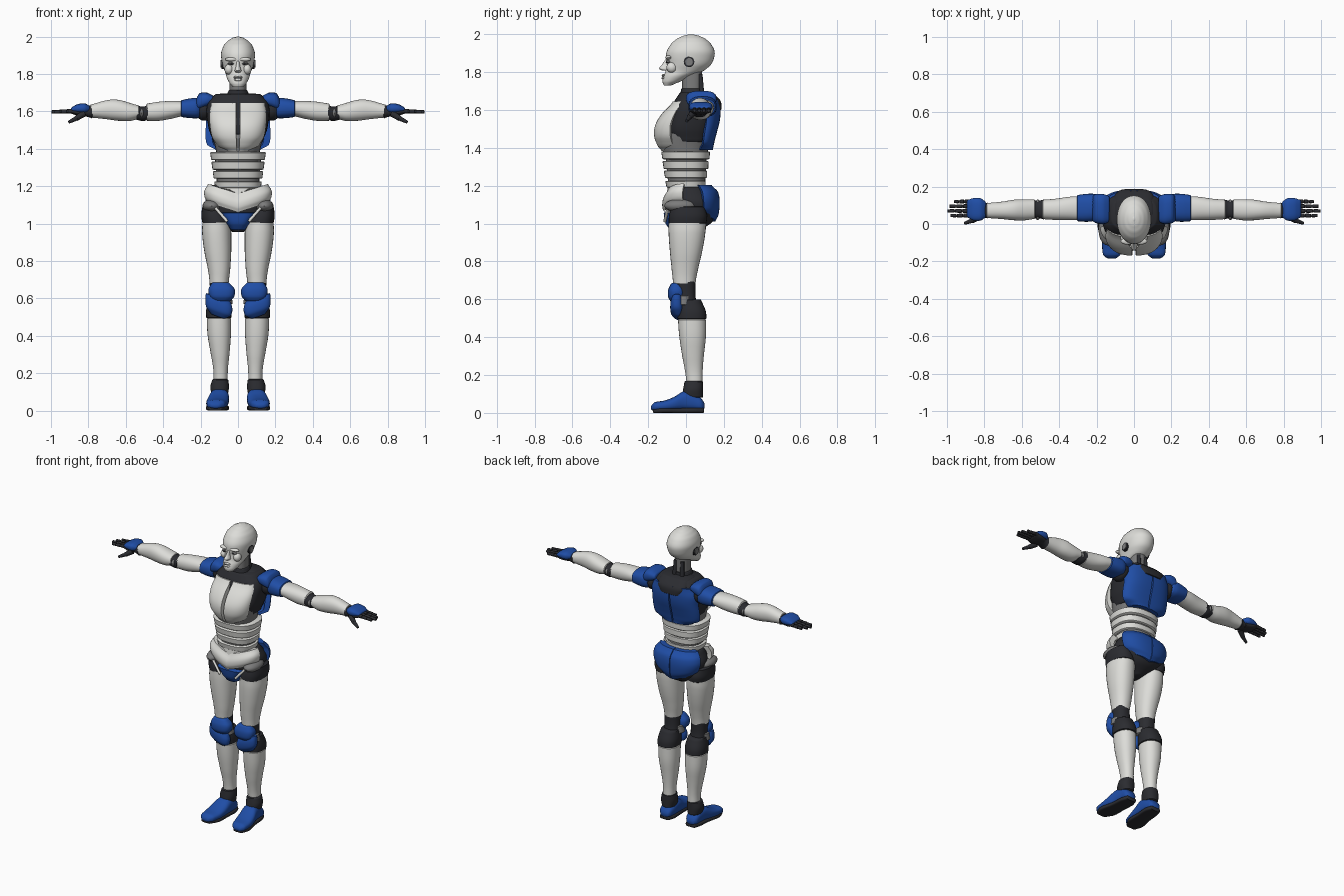
import bpy, bmesh, math
from mathutils import Vector, Matrix


def material(name, rgb):
    m = bpy.data.materials.new(name)
    m.diffuse_color = (*rgb, 1)
    return m


WHITE = material("shell white", (0.72, 0.72, 0.69))
BLUE = material("panel blue", (0.014, 0.075, 0.38))
DARK = material("joint dark", (0.024, 0.025, 0.03))
GREY = material("frame grey", (0.2, 0.2, 0.2))


def finish(name, bm, mat, mirror, angle=40):
    bmesh.ops.recalc_face_normals(bm, faces=bm.faces)
    me = bpy.data.meshes.new(name)
    bm.to_mesh(me)
    bm.free()
    me.materials.append(mat)
    ob = bpy.data.objects.new(name, me)
    bpy.context.collection.objects.link(ob)
    bpy.ops.object.select_all(action='DESELECT')
    ob.select_set(True)
    bpy.context.view_layer.objects.active = ob
    bpy.ops.object.shade_smooth_by_angle(angle=math.radians(angle))
    if mirror:
        ob.modifiers.new("mirror", 'MIRROR')
    return ob


def spline(rows, sub):
    """Smooth the list of cross-sections."""
    out = []
    for i in range(len(rows) - 1):
        p1, p2 = rows[i], rows[i + 1]
        p0, p3 = rows[max(i - 1, 0)], rows[min(i + 2, len(rows) - 1)]
        for s in range(sub):
            t = s / sub
            row = [0.5 * (2 * b + (c - a) * t + (2 * a - 5 * b + 4 * c - d) * t * t
                          + (3 * b - a - 3 * c + d) * t ** 3) for a, b, c, d in zip(p0, p1, p2, p3)]
            row[0] = p1[0] + (p2[0] - p1[0]) * t
            out.append(row)
    return out + [list(rows[-1])]


def loft(name, mat, axis, rows, mirror=False, n=28, p=2.3, arc=None, thick=0.015, warp=None, sub=4, edge=0.005):
    """Skin sections (position, a0, a1, b0, b1); an arc makes a curved plate."""
    rows = spline(rows, sub)
    if not arc and edge:  # soften the two ends
        for k, s in ((0, 1), (-1, -1)):
            t, a0, a1, b0, b1 = rows[k]
            e = edge
            end = [t, a0 + e, a1 - e, b0 + e, b1 - e]
            rows[k][0] = t + s * e * 0.7
            rows.insert(0 if k == 0 else len(rows), end)
    bm = bmesh.new()
    rings = []
    for t, a0, a1, b0, b1 in rows:
        ca, cb, ra, rb = (a0 + a1) / 2, (b0 + b1) / 2, (a1 - a0) / 2, (b1 - b0) / 2
        if arc:
            ang = [math.radians(arc[0] + (arc[1] - arc[0]) * i / n) for i in range(n + 1)]
            pts = [(g, 0) for g in ang] + [(g, thick) for g in reversed(ang)]
        else:
            pts = [(2 * math.pi * i / n, 0) for i in range(n)]
        ring = []
        for g, inset in pts:
            c, s = math.cos(g), math.sin(g)
            a = ca + (ra - inset) * math.copysign(abs(c) ** (2 / p), c)
            b = cb + (rb - inset) * math.copysign(abs(s) ** (2 / p), s)
            v = {'z': (a, b, t), 'x': (t, a, b), 'y': (a, t, b)}[axis]
            ring.append(bm.verts.new(warp(*v) if warp else v))
        rings.append(ring)
    m = len(rings[0])
    for r, q in zip(rings, rings[1:]):
        for j in range(m):
            bm.faces.new((r[j], r[(j + 1) % m], q[(j + 1) % m], q[j]))
    bm.faces.new(rings[0][::-1])
    bm.faces.new(rings[-1])
    return finish(name, bm, mat, mirror)


def ball(name, mat, c, r, mirror=False, seg=20):
    bm = bmesh.new()
    bmesh.ops.create_uvsphere(bm, u_segments=seg, v_segments=seg // 2, radius=1,
                              matrix=Matrix.Translation(c) @ Matrix.Diagonal((*r, 1)))
    return finish(name, bm, mat, mirror)


def rod(name, mat, a, b, r1, r2, mirror=False, seg=14):
    a, b = Vector(a), Vector(b)
    d = b - a
    bm = bmesh.new()
    bmesh.ops.create_cone(bm, cap_ends=True, segments=seg, radius1=r1, radius2=r2, depth=d.length,
                          matrix=Matrix.Translation((a + b) / 2) @ d.to_track_quat('Z', 'Y').to_matrix().to_4x4())
    return finish(name, bm, mat, mirror)


# Head and face
loft("head", WHITE, 'z', [(1.73, -.028, .028, -.118, -.075), (1.75, -.045, .045, -.124, -.03),
     (1.78, -.06, .06, -.118, .03), (1.805, -.067, .067, -.108, .09), (1.84, -.081, .081, -.102, .132),
     (1.88, -.089, .089, -.106, .149), (1.915, -.09, .09, -.1, .15), (1.955, -.075, .075, -.075, .128),
     (1.98, -.052, .052, -.043, .098), (1.994, -.028, .028, -.01, .065), (2.0, -.008, .008, .015, .038)],
     p=2.1, n=36, edge=.002)
loft("nose", WHITE, 'z', [(1.808, -.014, .014, -.125, -.08), (1.818, -.018, .018, -.142, -.08),
     (1.84, -.011, .011, -.127, -.08), (1.87, -.008, .008, -.108, -.08)], n=16, p=2, edge=.002)
ball("brow", WHITE, (.035, -.092, 1.878), (.036, .018, .011), True)
ball("cheek", WHITE, (.048, -.075, 1.825), (.024, .028, .028), True)
ball("eye", GREY, (.036, -.092, 1.855), (.019, .012, .008), True, 12)
ball("pupil", DARK, (.035, -.1025, 1.855), (.006, .004, .006), True, 10)
ball("upper_lip", WHITE, (0, -.119, 1.784), (.025, .01, .006))
ball("lower_lip", WHITE, (0, -.119, 1.769), (.021, .011, .007))
ball("mouth_line", DARK, (0, -.122, 1.777), (.021, .006, .0015))
rod("ear_ring", DARK, (.07, .016, 1.855), (.089, .016, 1.855), .028, .028, True, 24)
rod("ear_disc", GREY, (.07, .016, 1.855), (.093, .016, 1.855), .02, .02, True, 24)

# Neck
loft("neck_column", GREY, 'z', [(1.66, -.045, .045, -.02, .08), (1.83, -.045, .045, -.02, .085)])
loft("neck_collar", DARK, 'z', [(1.65, -.075, .075, -.045, .11), (1.69, -.06, .06, -.03, .09), (1.715, -.05, .05, -.025, .085)])
rod("neck_strut", DARK, (.03, .085, 1.66), (.025, .075, 1.79), .014, .012, True)

# Torso core and plates
loft("torso_core", DARK, 'z', [(1.43, -.13, .13, -.08, .12), (1.5, -.155, .155, -.1, .14), (1.6, -.17, .17, -.08, .165),
     (1.65, -.16, .16, -.06, .165), (1.692, -.125, .125, -.035, .14)], p=3)
loft("rib_frame", GREY, 'z', [(1.37, -.115, .115, -.12, .115), (1.42, -.125, .125, -.13, .12),
     (1.48, -.14, .14, -.12, .12)])
loft("chest_plate", WHITE, 'z', [(1.385, -.075, .075, -.13, .09), (1.41, -.105, .105, -.15, .08), (1.46, -.14, .14, -.168, .07),
     (1.52, -.152, .152, -.163, .06), (1.58, -.155, .155, -.128, .06), (1.645, -.145, .145, -.07, .06)],
     True, arc=(-88, -12), thick=.04, p=2.5)
loft("back_plate", BLUE, 'z', [(1.39, -.115, .115, -.03, .142), (1.42, -.165, .165, .0, .148), (1.47, -.175, .175, .0, .16),
     (1.54, -.172, .172, .0, .178), (1.6, -.172, .172, .0, .183), (1.655, -.15, .15, .02, .178)],
     True, arc=(8, 89.5), thick=.035, p=2.6)
loft("upper_back_yoke", DARK, 'z', [(1.6, -.085, .085, .02, .188), (1.65, -.11, .11, .02, .182), (1.695, -.1, .1, .02, .14)], p=4)

# Segmented waist
loft("waist_core", GREY, 'z', [(1.16, -.11, .11, -.09, .1), (1.38, -.125, .125, -.11, .11)])
for i, (z0, z1, w) in enumerate([(1.34, 1.382, .149), (1.288, 1.332, .142), (1.24, 1.281, .135), (1.19, 1.226, .127)]):
    loft(f"waist_band_{i + 1}", WHITE, 'z', [(z0, -w + .005, w - .005, -w + .024, w - .024), (z1, -w, w, -w + .018, w - .023)],
         p=2.5, n=36, sub=1)

# Pelvis
loft("pelvis_core", DARK, 'z', [(.955, -.035, .035, -.05, .06), (1.0, -.1, .1, -.07, .13), (1.05, -.15, .15, -.085, .16),
     (1.12, -.165, .165, -.09, .16), (1.19, -.13, .13, -.08, .12)])
loft("belly_plate", WHITE, 'z', [(1.1, -.1, .1, -.11, .08), (1.21, -.118, .118, -.095, .1)], p=2.4)
loft("hip_belt", WHITE, 'z', [(1.115, -.165, .165, -.115, .1), (1.14, -.178, .178, -.125, .1), (1.175, -.18, .18, -.122, .1),
     (1.215, -.16, .16, -.1, .09)], arc=(-178, -2), thick=.035,
     warp=lambda x, y, z: (x, y, z - .055 * max(0, 1 - abs(x) / .17)))
loft("hip_rear_plate", BLUE, 'z', [(1.03, -.125, .125, -.04, .155), (1.06, -.16, .16, -.04, .172), (1.12, -.178, .178, -.05, .178),
     (1.17, -.172, .172, -.05, .168), (1.205, -.145, .145, -.04, .135)], True, arc=(12, 89.6), thick=.035,
     warp=lambda x, y, z: (x, y, z + (abs(x) * .25 - .02) * max(0, (1.15 - z) / .12)))
loft("crotch_plate", BLUE, 'z', [(.965, -.04, .04, -.085, .02), (1.0, -.06, .06, -.108, .02), (1.06, -.095, .095, -.118, 0)], p=3)
rod("groin_strip", WHITE, (.058, -.112, 1.012), (.122, -.095, 1.085), .008, .008, True)
ball("hip_joint", GREY, (.14, -.03, 1.095), (.05, .085, .035), True)

# Legs
loft("hip_cuff", DARK, 'z', [(1.0, .045, .19, -.092, .108), (1.04, .06, .196, -.09, .112), (1.09, .09, .192, -.08, .1)], True)
loft("thigh", WHITE, 'z', [(.68, .05, .152, -.068, .05), (.75, .042, .16, -.075, .062), (.85, .036, .18, -.085, .085),
     (.95, .036, .192, -.092, .102), (1.01, .04, .19, -.092, .106)], True, p=2.2)
loft("knee_joint", DARK, 'z', [(.55, .045, .155, -.05, .06), (.62, .05, .15, -.05, .05), (.7, .052, .152, -.064, .05)], True)
loft("calf_cuff", DARK, 'z', [(.495, .036, .17, -.045, .108), (.54, .035, .17, -.045, .104), (.6, .045, .158, -.045, .08)], True)
loft("knee_link", GREY, 'z', [(.57, .028, .165, -.06, .03), (.62, .035, .16, -.06, .03)], True)
loft("knee_pad_upper", BLUE, 'z', [(.585, .04, .135, -.08, -.01), (.61, .02, .153, -.094, -.005), (.65, .018, .158, -.094, -.005),
     (.685, .045, .14, -.08, -.02)], True, p=2.6)
loft("knee_pad_lower", BLUE, 'z', [(.5, .07, .145, -.06, -.02), (.53, .038, .17, -.08, -.015), (.57, .03, .174, -.083, -.015),
     (.605, .04, .172, -.075, -.02)], True, p=2.6, warp=lambda x, y, z: (x, y, z + (x - .1) * .35))
loft("shin", WHITE, 'z', [(.16, .055, .13, .002, .088), (.22, .054, .132, -.005, .088), (.3, .046, .145, -.02, .094),
     (.4, .038, .162, -.035, .105), (.495, .037, .167, -.042, .106)], True, p=2.2)
loft("ankle", DARK, 'z', [(.08, .055, .14, -.02, .09), (.125, .048, .148, -.015, .09), (.168, .052, .138, -.008, .09)], True)
loft("foot", BLUE, 'y', [(-.185, .095, .145, .015, .04), (-.165, .072, .165, .01, .057), (-.11, .056, .17, .01, .066),
     (-.06, .05, .165, .012, .086), (-.01, .048, .152, .012, .115), (.04, .05, .145, .012, .105),
     (.08, .058, .14, .012, .078), (.098, .07, .125, .02, .055)], True, p=2.6)
loft("sole", DARK, 'y', [(-.175, .085, .155, 0, .025), (-.12, .054, .172, 0, .028), (-.03, .052, .155, 0, .026),
     (.05, .048, .148, 0, .028), (.095, .062, .134, 0, .028)], True, p=4)

# Shoulders and arms
ball("shoulder_joint", DARK, (.18, .08, 1.61), (.05, .065, .06), True)
loft("shoulder_inner_cap", BLUE, 'x', [(.132, .01, .15, 1.64, 1.685), (.165, .0, .16, 1.625, 1.7),
     (.205, .005, .16, 1.61, 1.698), (.222, .015, .15, 1.61, 1.675)], True, p=2.8)
loft("shoulder_outer_cap", BLUE, 'x', [(.19, .035, .155, 1.57, 1.66), (.22, .015, .162, 1.563, 1.672),
     (.265, .012, .16, 1.565, 1.668), (.305, .015, .155, 1.57, 1.66)], True, p=2.6)
loft("upper_arm", WHITE, 'x', [(.295, .022, .148, 1.575, 1.655), (.35, .022, .145, 1.562, 1.656), (.42, .022, .135, 1.55, 1.652),
     (.49, .026, .13, 1.55, 1.642)], True, p=2.2)
loft("elbow", DARK, 'x', [(.478, .024, .132, 1.558, 1.638), (.505, .03, .125, 1.548, 1.625), (.545, .028, .125, 1.555, 1.632)], True)
ball("elbow_hub", GREY, (.515, .076, 1.59), (.018, .056, .03), True)
loft("forearm", WHITE, 'x', [(.528, .028, .13, 1.56, 1.632), (.58, .02, .132, 1.548, 1.646), (.64, .02, .13, 1.55, 1.662),
     (.7, .026, .12, 1.558, 1.66), (.79, .032, .112, 1.567, 1.637)], True, p=2.2)
loft("wrist", DARK, 'x', [(.778, .03, .114, 1.562, 1.635), (.8, .034, .112, 1.57, 1.63), (.83, .04, .115, 1.575, 1.625)], True)

# Hands
loft("palm", DARK, 'x', [(.81, .035, .12, 1.575, 1.615), (.86, .025, .13, 1.578, 1.612), (.895, .035, .128, 1.588, 1.612)], True)
loft("hand_guard", BLUE, 'x', [(.792, .035, .12, 1.6, 1.63), (.82, .018, .138, 1.59, 1.643), (.86, .02, .138, 1.592, 1.638),
     (.892, .035, .128, 1.598, 1.622)], True, p=2.8)
for name, y, tip in (("index", .045, .985), ("middle", .07, 1.0), ("ring", .095, .99), ("little", .12, .965)):
    step = (tip - .88) / 3
    for k in range(3):
        x, r = .88 + k * step, .0115 - k * .001
        loft(f"{name}_finger_{k + 1}", DARK, 'x', [(x, y - r, y + r, 1.602 - r - k * .002, 1.602 + r - k * .002),
             (x + step - .003, y - r + .001, y + r - .001, 1.601 - r - k * .002, 1.601 + r - k * .002)],
             True, n=12, sub=1, edge=.003)
    rod(f"{name}_pin", GREY, (.875, y, 1.602), (tip - .01, y, 1.598), .007, .006, True, 8)
rod("thumb_base", DARK, (.825, .04, 1.588), (.865, .018, 1.562), .018, .014, True)
rod("thumb_tip", DARK, (.862, .019, 1.564), (.905, .004, 1.542), .013, .008, True)
